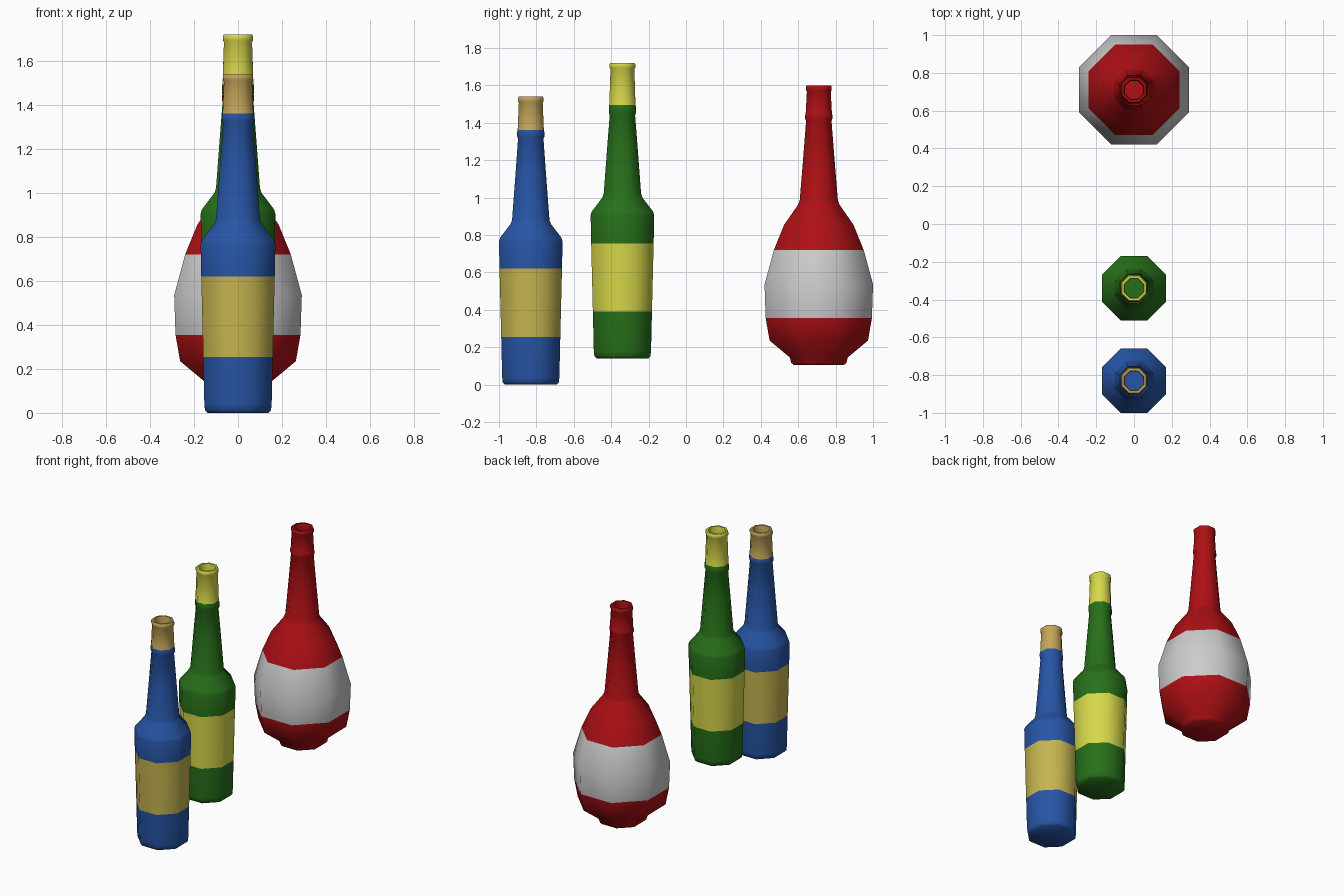
import bpy, bmesh, math

if "Cube" in bpy.data.objects:
    bpy.data.objects.remove(bpy.data.objects["Cube"])

SIDES = 8


def material(name, rgb):
    m = bpy.data.materials.new(name)
    m.diffuse_color = (*rgb, 1)
    m.use_nodes = True
    m.node_tree.nodes["Principled BSDF"].inputs["Base Color"].default_value = m.diffuse_color
    return m


blue = material("blue_glass", (0.02, 0.09, 0.38))
green = material("green_glass", (0.02, 0.16, 0.01))
red = material("red_glass", (0.42, 0.005, 0.007))
gold = material("gold_paper", (0.56, 0.46, 0.08))
tan = material("tan_foil", (0.56, 0.38, 0.10))
yellow = material("yellow_paper", (0.68, 0.68, 0.07))
white = material("white_paper", (0.62, 0.62, 0.62))


def bottle(name, y, z0, profile, mats):
    """Lathe (flat radius, height, material of the band above) into an octagonal bottle."""
    bm = bmesh.new()
    rings = []
    for r, z, _ in profile:
        r /= math.cos(math.pi / SIDES)
        rings.append([bm.verts.new((r * math.cos(a), r * math.sin(a), z))
                      for a in ((i + 0.5) * math.tau / SIDES for i in range(SIDES))])
    bm.faces.new(rings[0][::-1])
    for (low, high), (_, _, m) in zip(zip(rings, rings[1:]), profile):
        for i in range(SIDES):
            j = (i + 1) % SIDES
            bm.faces.new((low[i], low[j], high[j], high[i])).material_index = m
    bm.faces.new(rings[-1])
    mesh = bpy.data.meshes.new(name)
    bm.to_mesh(mesh)
    bm.free()
    for m in mats:
        mesh.materials.append(m)
    ob = bpy.data.objects.new(name, mesh)
    ob.location = (0, y, z0)
    bpy.context.collection.objects.link(ob)
    bpy.context.view_layer.objects.active = ob
    ob.select_set(True)
    bpy.ops.object.shade_smooth_by_angle(angle=math.radians(50))
    ob.select_set(False)


def neck(ring, cap, top, m):
    """Collar ring, foil cap, rolled lip and recessed mouth."""
    return [(0.068, ring, 0), (0.073, ring + 0.012, 0), (0.073, cap - 0.01, 0),
            (0.070, cap, m), (0.064, top - 0.035, m), (0.069, top - 0.025, m),
            (0.069, top - 0.008, m), (0.064, top, m), (0.052, top, m),
            (0.048, top - 0.03, m), (0.048, cap, 0)]


def slim(label_low, label_high):
    """Straight-sided body with a paper label, shoulder and tapering neck."""
    return [(0.138, 0, 0), (0.150, 0.012, 0), (0.153, 0.04, 0),
            (0.158, label_low, 1), (0.167, label_high, 0),
            (0.170, 0.765, 0), (0.164, 0.785, 0), (0.107, 0.86, 0), (0.100, 0.88, 0),
            (0.082, 1.12, 0)]


# Round-bellied body
belly = [(0.135, 0, 0), (0.148, 0.012, 0), (0.155, 0.04, 0), (0.263, 0.13, 0),
         (0.284, 0.25, 1), (0.290, 0.43, 1), (0.240, 0.615, 0), (0.185, 0.75, 0),
         (0.112, 0.855, 0), (0.102, 0.88, 0), (0.084, 1.10, 0)]

bottle("blue_bottle", -0.83, 0, slim(0.255, 0.62) + neck(1.315, 1.36, 1.54, 2),
       [blue, gold, tan])
bottle("green_bottle", -0.34, 0.14, slim(0.25, 0.615) + neck(1.30, 1.355, 1.58, 2),
       [green, yellow, yellow])
bottle("red_bottle", 0.71, 0.105, belly + neck(1.305, 1.345, 1.495, 0),
       [red, white])
